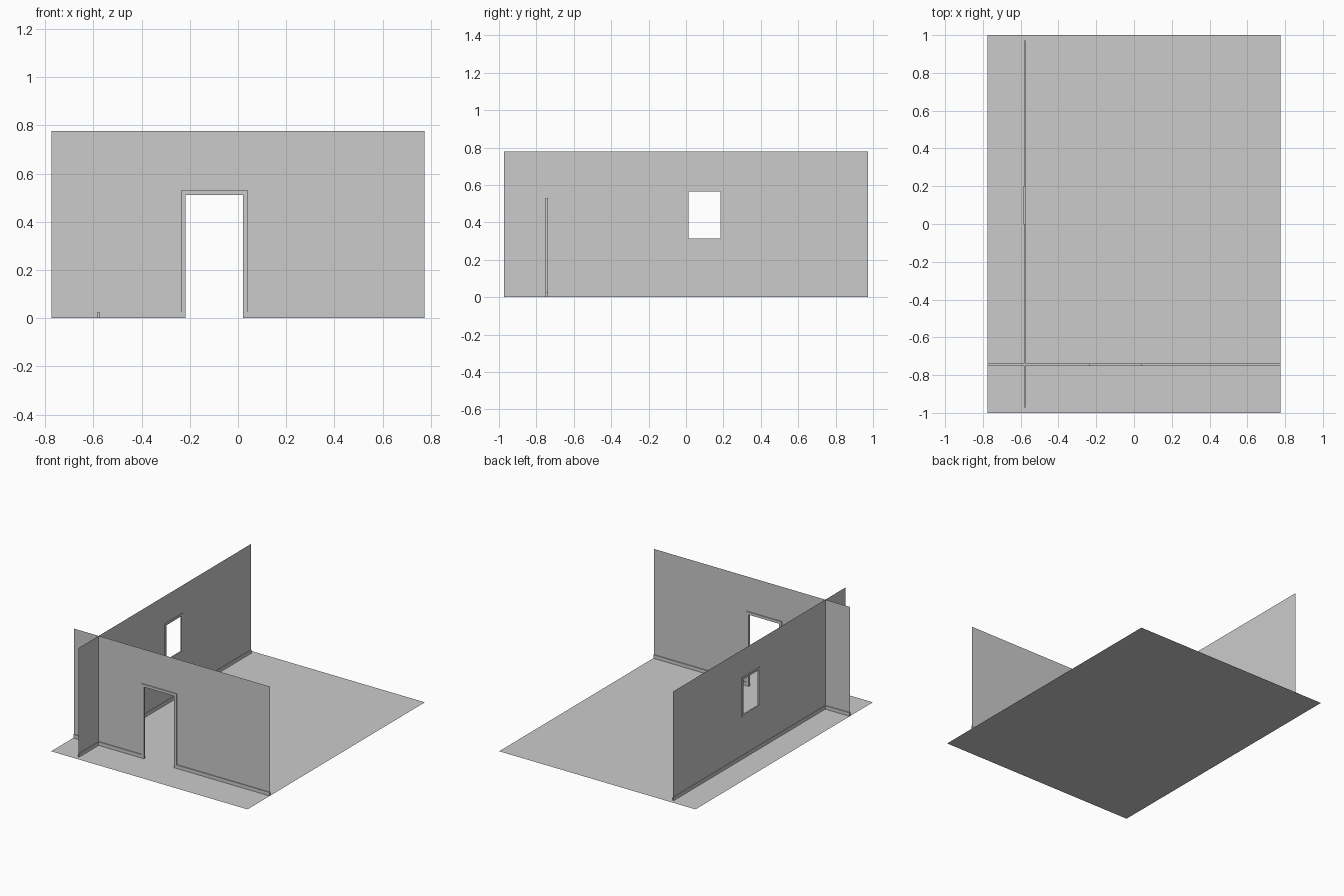
import bpy
import bmesh

if "Cube" in bpy.data.objects:
    bpy.data.objects.remove(bpy.data.objects["Cube"])

WALL_H = 0.778
SKIRT_H = 0.025
FRONT_Y, SIDE_X = -0.744, -0.579


def front(u, v, d=0.0):
    """Wall coordinates (along, up, out) on the front wall."""
    return (u, FRONT_Y + d, v)


def side(u, v, d=0.0):
    """Wall coordinates (along, up, out) on the side wall."""
    return (SIDE_X + d, u, v)


def finish(name, bm):
    bmesh.ops.remove_doubles(bm, verts=bm.verts, dist=1e-5)
    bmesh.ops.recalc_face_normals(bm, faces=bm.faces)
    me = bpy.data.meshes.new(name)
    bm.to_mesh(me)
    bm.free()
    ob = bpy.data.objects.new(name, me)
    bpy.context.collection.objects.link(ob)
    return ob


def sheet(name, place, half, hole):
    """Paper-thin wall with one rectangular opening."""
    u0, u1, v0, v1 = hole
    us, vs = [-half, u0, u1, half], sorted({0.0, v0, v1, WALL_H})
    bm = bmesh.new()
    for a, b in zip(us, us[1:]):
        for c, d in zip(vs, vs[1:]):
            if (a, c) == (u0, v0):
                continue
            bm.faces.new([bm.verts.new(place(*p)) for p in ((a, c), (b, c), (b, d), (a, d))])
    return finish(name, bm)


def trim(name, place, outer, inner, depth, closed):
    """Mitred strip between two outlines, centred on the wall sheet."""
    bm = bmesh.new()
    rings = [[bm.verts.new(place(*o, d)) for o, d in
              ((outer[i], -depth / 2), (outer[i], depth / 2),
               (inner[i], depth / 2), (inner[i], -depth / 2))]
             for i in range(len(outer))]
    pairs = list(zip(rings, rings[1:]))
    if closed:
        pairs.append((rings[-1], rings[0]))
    else:
        bm.faces.new(rings[0])
        bm.faces.new(rings[-1])
    for r, s in pairs:
        for k in range(4):
            n = (k + 1) % 4
            bm.faces.new((r[k], r[n], s[n], s[k]))
    return finish(name, bm)


def outline(u0, u1, v0, v1):
    return [(u0, v0), (u0, v1), (u1, v1), (u1, v0)]


def skirting(name, place, u0, u1, depth):
    return trim(name, place, [(u0, SKIRT_H), (u1, SKIRT_H)], [(u0, 0), (u1, 0)], depth, False)


# Floor sheet
bm = bmesh.new()
bm.faces.new([bm.verts.new(p) for p in
              ((-0.775, -1, 0), (0.775, -1, 0), (0.775, 1, 0), (-0.775, 1, 0))])
finish("floor", bm)

# Front wall with doorway, door frame and skirting either side
sheet("front_wall", front, 0.775, (-0.228, 0.031, 0.0, 0.521))
trim("door_frame", front, outline(-0.237, 0.041, 0, 0.531),
     outline(-0.217, 0.021, 0, 0.512), 0.013, False)
skirting("front_skirting_left", front, -0.775, -0.237, 0.012)
skirting("front_skirting_right", front, 0.041, 0.775, 0.012)

# Side wall with window, window frame and skirting
sheet("side_wall", side, 0.972, (0.006, 0.193, 0.306, 0.573))
trim("window_frame", side, outline(-0.002, 0.2, 0.298, 0.581),
     outline(0.013, 0.185, 0.314, 0.566), 0.010, True)
skirting("side_skirting", side, -0.972, 0.972, 0.008)
